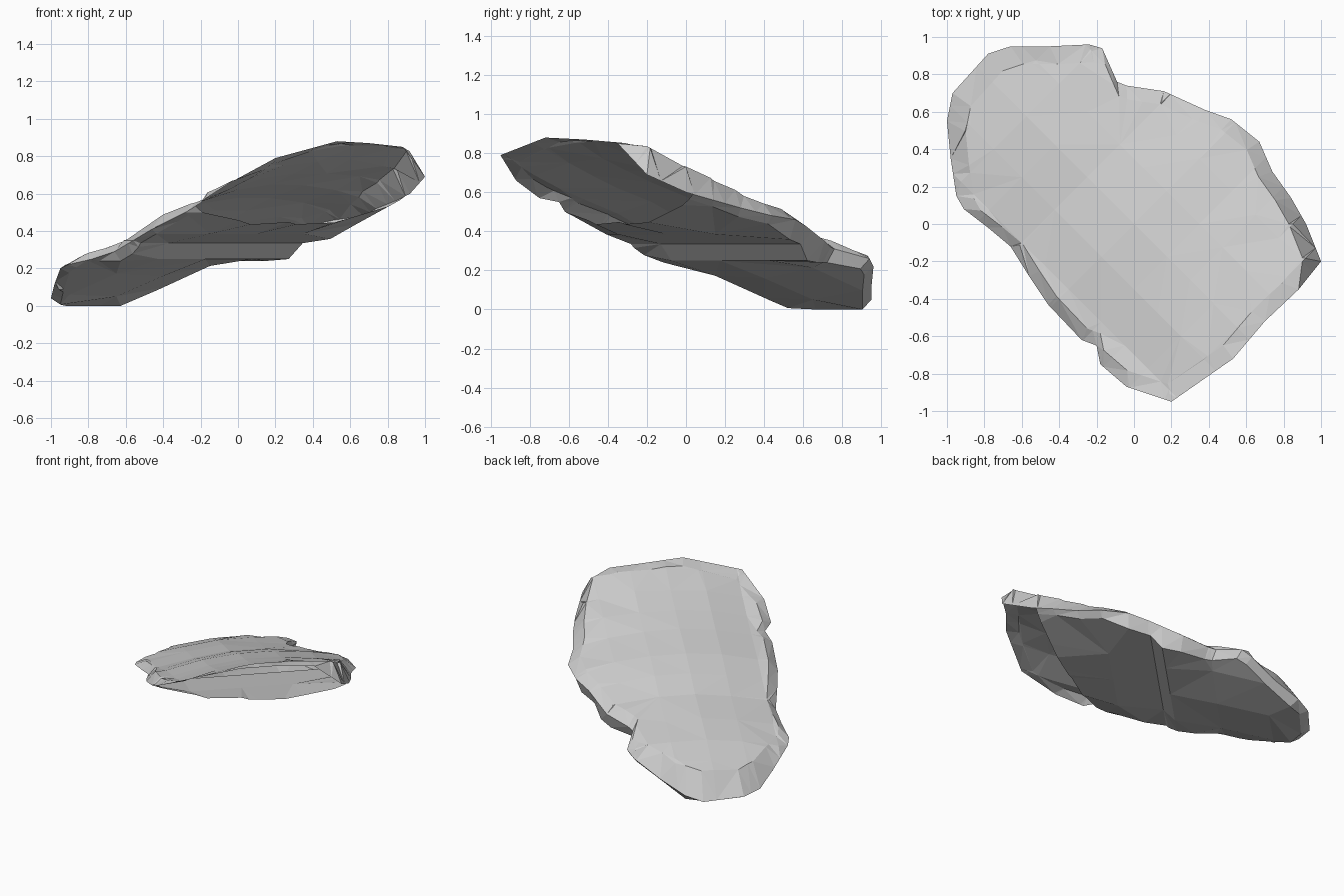
import bpy, bmesh, random

if "Cube" in bpy.data.objects:
    bpy.data.objects.remove(bpy.data.objects["Cube"])

random.seed(4)

# Outermost edge of the slab: x, y, z
RIM = [(-.24, .96, .22), (-.45, .95, .12), (-.66, .95, .05), (-.78, .91, .02),
       (-.97, .7, .03), (-1, .55, .04), (-.98, .35, .12), (-.95, .15, .2),
       (-.91, .08, .22), (-.78, -.02, .25), (-.66, -.12, .29), (-.56, -.28, .35),
       (-.46, -.43, .41), (-.28, -.62, .5), (-.2, -.65, .55), (-.18, -.75, .57),
       (-.04, -.87, .66), (.2, -.95, .79), (.53, -.72, .88), (.7, -.52, .87),
       (.88, -.35, .85), (1, -.2, .69), (.92, 0, .6), (.84, .14, .56),
       (.74, .28, .52), (.67, .44, .48), (.52, .56, .46), (.38, .61, .43),
       (.16, .71, .35), (-.04, .74, .32), (-.09, .76, .31), (-.17, .94, .26)]

# Height profiles along the slope s = x - y
TOP = [(-1.7, .11), (-1.15, .27), (-.5, .4), (0, .54), (.35, .61), (.85, .74), (1.25, .87)]
UNDER = [(-1.5, 0), (-1.3, .05), (-.8, .16), (-.35, .25), (-.24, .335), (.6, .43), (.9, .5)]


def height(profile, s):
    s = min(max(s, profile[0][0]), profile[-1][0])
    for (a, za), (b, zb) in zip(profile, profile[1:]):
        if s <= b:
            return za + (zb - za) * (s - a) / (b - a)


def top_z(x, y):
    w = x + y - .2
    return height(TOP, x - y) + max(-.05, .04 - .115 * w * w) + random.uniform(-.006, .006)


def under_z(x, y):
    return max(height(UNDER, x - y), .27 - .55 * (y + .2) if y < -.2 else 0,
               .38 + .55 * (x - .53) if x > .53 else 0,
               min(.24, .08 + .46 * (x + .44)), min(.24, .24 - .45 * y))


def surface(name, inset, zfun, s_cuts, w_cuts, up):
    """Sheet inside the rim, sliced into facets across and along the slope."""
    bm = bmesh.new()
    outer = [bm.verts.new(p) for p in RIM]
    inner = [bm.verts.new((x * inset, y * inset, z)) for x, y, z in RIM]
    n = len(RIM)
    for i in range(n):
        j = (i + 1) % n
        bm.faces.new((outer[i], outer[j], inner[j], inner[i]))
    bm.faces.new(inner)
    cuts = [((s / 2, -s / 2, 0), (1, -1, 0)) for s in s_cuts]
    cuts += [((w / 2, w / 2, 0), (1, 1, 0)) for w in w_cuts]
    for co, no in cuts:
        bmesh.ops.bisect_plane(bm, geom=bm.verts[:] + bm.edges[:] + bm.faces[:],
                               dist=.004, plane_co=co, plane_no=no)
    for v in bm.verts:
        if not v.is_boundary:
            v.co.z = max(0, zfun(v.co.x, v.co.y))
    bmesh.ops.triangulate(bm, faces=bm.faces[:])
    if not up:
        # The underside stops short of the high end, leaving the shell open
        bmesh.ops.bisect_plane(bm, geom=bm.verts[:] + bm.edges[:] + bm.faces[:],
                               plane_co=(.84, 0, 0), plane_no=(.75, -1.25, 0),
                               clear_outer=True)
    bm.normal_update()
    for f in bm.faces:
        if (f.normal.z > 0) != up:
            f.normal_flip()
    mesh = bpy.data.meshes.new(name)
    bm.to_mesh(mesh)
    bm.free()
    bpy.context.collection.objects.link(bpy.data.objects.new(name, mesh))


surface("rock_top", .9, top_z, (-1.4, -1.15, -.85, -.5, -.25, 0, .35, .6, .85, 1.1),
        (-.7, -.35, 0, .35, .7), True)
surface("rock_underside", .95, under_z, (-1.3, -.8, -.35, -.24, .2), (-.5, 0, .5), False)
